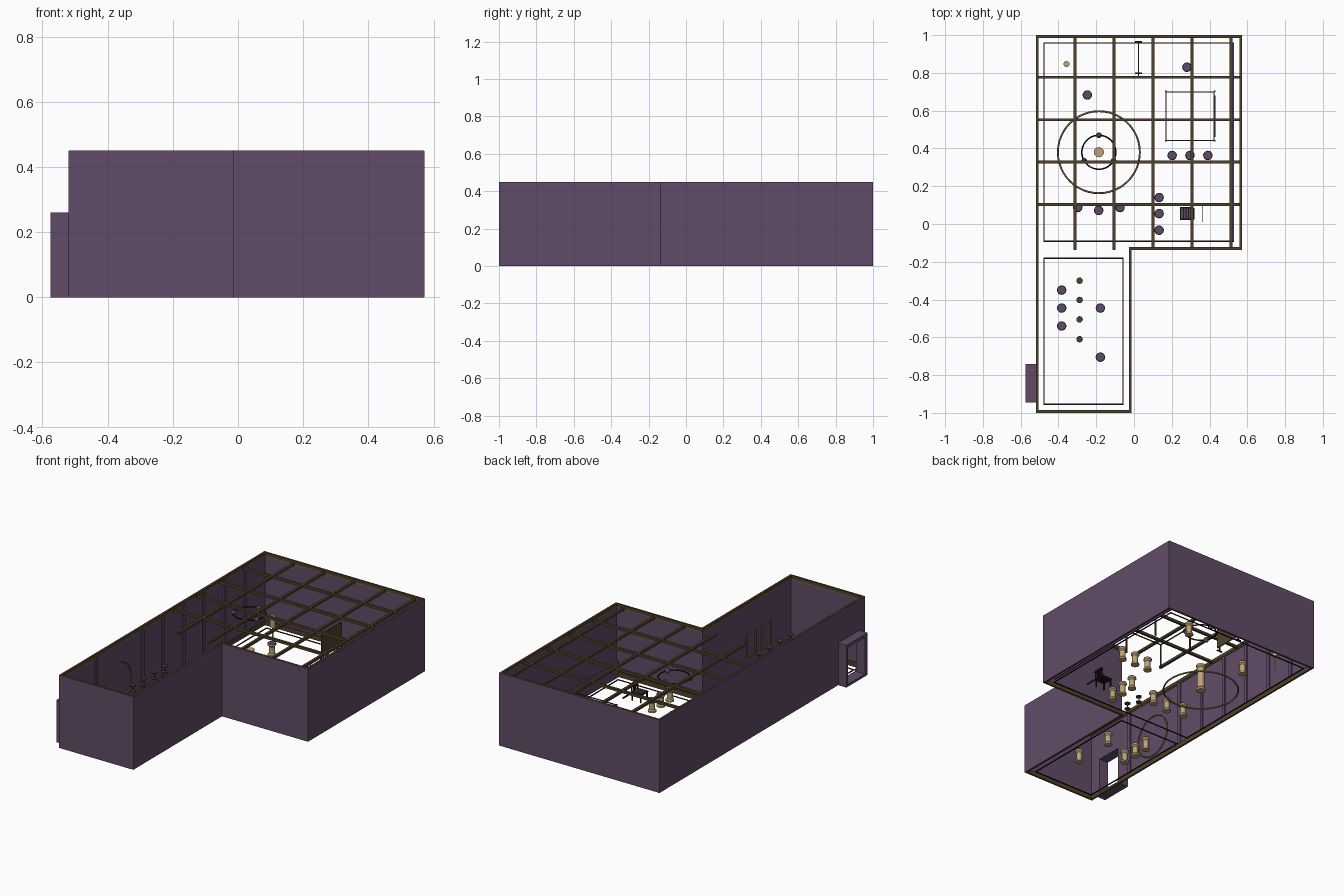
import bpy, bmesh, math
from mathutils import Vector

if "Cube" in bpy.data.objects:
    bpy.data.objects.remove(bpy.data.objects["Cube"])


def material(name, r, g, b):
    m = bpy.data.materials.new(name)
    m.use_nodes = True
    m.diffuse_color = (r, g, b, 1)
    m.node_tree.nodes["Principled BSDF"].inputs["Base Color"].default_value = (r, g, b, 1)
    return m


PURPLE = material("dusty purple", 0.118, 0.071, 0.135)
BROWN = material("dark brown wood", 0.078, 0.052, 0.025)
GOLD = material("dull gold", 0.22, 0.15, 0.05)
TAN = material("tan", 0.52, 0.37, 0.18)
BLACK = material("near black", 0.012, 0.009, 0.010)


def finish(bm, name, *mats):
    bmesh.ops.recalc_face_normals(bm, faces=bm.faces)
    mesh = bpy.data.meshes.new(name)
    bm.to_mesh(mesh)
    bm.free()
    for m in mats:
        mesh.materials.append(m)
    ob = bpy.data.objects.new(name, mesh)
    bpy.context.collection.objects.link(ob)
    return ob


def boxes(name, mat, *spans):
    """One object from boxes given as ((x0, x1), (y0, y1), (z0, z1))."""
    bm = bmesh.new()
    for span in spans:
        new = bmesh.ops.create_cube(bm, size=1)["verts"]
        for v in new:
            v.co = Vector([a + (c + 0.5) * (b - a) for c, (a, b) in zip(v.co, span)])
    return finish(bm, name, mat)


def inset(outline, d):
    """Move a counter-clockwise outline of right angles inwards."""
    result = []
    for i, p in enumerate(outline):
        p = Vector(p)
        a = (p - Vector(outline[i - 1])).normalized()
        b = (Vector(outline[(i + 1) % len(outline)]) - p).normalized()
        result.append(p + d * (Vector((-a.y, a.x)) + Vector((-b.y, b.x))))
    return result


def ring(name, mat, outline, d, width, z0, z1):
    bm = bmesh.new()
    rows = [[bm.verts.new((p.x, p.y, z)) for p in inset(outline, e)]
            for e, z in ((d, z0), (d, z1), (d + width, z1), (d + width, z0))]
    n = len(outline)
    for r in range(4):
        for i in range(n):
            a, b = rows[r], rows[(r + 1) % 4]
            bm.faces.new((a[i], a[(i + 1) % n], b[(i + 1) % n], b[i]))
    return finish(bm, name, mat)


def lathe(name, profile, mats, seat_z=9, sides=20):
    bm = bmesh.new()
    rows = [[bm.verts.new((r * math.cos(t * math.tau / sides), r * math.sin(t * math.tau / sides), z))
             for t in range(sides)] for r, z in profile]
    for a, b in zip(rows, rows[1:]):
        for i in range(sides):
            j = (i + 1) % sides
            bm.faces.new((a[i], a[j], b[j], b[i]))
    bm.faces.new(rows[0])
    bm.faces.new(rows[-1])
    bm.normal_update()
    for f in bm.faces:
        f.material_index = int(f.calc_center_median().z > seat_z)
        f.smooth = len(f.verts) == 4 and abs(f.normal.z) < 0.5
    return finish(bm, name, *mats)


def copies(ob, places):
    ob.location = (*places[0], ob.location.z)
    for p in places[1:]:
        c = ob.copy()
        c.location = (*p, ob.location.z)
        bpy.context.collection.objects.link(c)


def hoop(name, mat, radius, tube, location, rotation=(0, 0, 0)):
    bpy.ops.mesh.primitive_torus_add(major_radius=radius, minor_radius=tube, major_segments=48,
                                     minor_segments=8, location=location, rotation=rotation)
    ob = bpy.context.object
    ob.name = name
    ob.data.materials.append(mat)
    bpy.ops.object.shade_smooth()


# L-shaped shell: outer walls, mouldings and skirting, with a doorway cut
W, E, S, N, MX, MY, H = -0.52, 0.573, -1.0, 1.0, -0.013, -0.137, 0.45
plan = [(W, S), (MX, S), (MX, MY), (E, MY), (E, N), (W, N)]
walls = ring("walls", PURPLE, plan, 0, 0.007, 0.001, H - 0.001)
skirting = ring("skirting", BROWN, plan, 0.002, 0.010, 0, 0.03)
ring("top_moulding", BROWN, plan, 0.002, 0.012, H - 0.02, H)
ring("picture_rail", GOLD, plan, 0.004, 0.007, H - 0.026, H - 0.02)
JAMBS = (-0.92, -0.755)
cutter = boxes("doorway_cutter", PURPLE, ((W - 0.1, W + 0.1), JAMBS, (0.015, 0.24)))
cutter.hide_render = True
cutter.hide_viewport = True
for ob in (walls, skirting):
    mod = ob.modifiers.new("doorway", "BOOLEAN")
    mod.operation = "DIFFERENCE"
    mod.object = cutter

# Projecting door surround
DX = (-0.575, W)
boxes("door_surround", PURPLE, (DX, (-0.945, JAMBS[0]), (0, 0.26)), (DX, (JAMBS[1], -0.74), (0, 0.26)),
      (DX, JAMBS, (0.24, 0.26)), (DX, JAMBS, (0, 0.015)))

# Ceiling beam grid
t = 0.0075
boxes("cross_beams", BROWN, *[((W + 0.005, E - 0.005), (y - t, y + t), (0.425, 0.44))
                              for y in (0.103, 0.328, 0.552, 0.777)])
boxes("long_beams", BROWN, *[((x - t, x + t), (MY, N - 0.005), (0.424, 0.439))
                             for x in (-0.312, -0.106, 0.1, 0.307, 0.513)])

# Floor border lines
for name, x0, x1, y0, y1 in (("room_border", -0.48, 0.53, -0.095, 0.962),
                             ("passage_border", -0.48, -0.055, -0.957, -0.178)):
    ring(name, BLACK, [(x0, y0), (x1, y0), (x1, y1), (x0, y1)], 0, 0.007, 0, 0.004)

# Upright wall strips and low side panel
boxes("wall_strips", PURPLE, *[((W + 0.006, W + 0.014), (y - 0.011, y + 0.011), (0.03, 0.424))
                               for y in (-0.65, -0.2, 0, 0.2, 0.4, 0.6, 0.8)])
boxes("side_panel", PURPLE, ((0.521, 0.53), (-0.09, 0.96), (0.02, 0.12)))

# Picture frames in the passage
for y in (-0.75, -0.6):
    x, y0, y1 = (MX - 0.014, MX - 0.006), y - 0.05, y + 0.05
    boxes("picture_frame", GOLD, (x, (y0, y0 + 0.008), (0.1, 0.25)), (x, (y1 - 0.008, y1), (0.1, 0.25)),
          (x, (y0, y1), (0.1, 0.108)), (x, (y0, y1), (0.242, 0.25)))

# Stools with padded tops
stool = lathe("stool", [(0.024, 0), (0.024, 0.01), (0.017, 0.016), (0.017, 0.058), (0.025, 0.066),
                        (0.025, 0.074), (0.022, 0.08)], (TAN, PURPLE), 0.073)
places = [(-0.247, 0.683), (0.28, 0.83), (-0.298, 0.087), (-0.187, 0.072), (-0.074, 0.087),
          (-0.178, -0.445), (-0.178, -0.705)]
places += [(x, 0.363) for x in (0.202, 0.296, 0.391)]
places += [(0.133, y) for y in (0.14, 0.055, -0.033)]
places += [(-0.383, y) for y in (-0.35, -0.445, -0.54)]
copies(stool, places)

# Central pillar with floor hoop, hanging hoop and lamps
CX, CY = -0.186, 0.38
lathe("central_pillar", [(0.027, 0), (0.027, 0.012), (0.021, 0.02), (0.021, 0.15), (0.027, 0.158),
                         (0.027, 0.17)], (TAN,)).location = (CX, CY, 0)
hoop("floor_hoop", GOLD, 0.217, 0.005, (CX, CY, 0.005))
hoop("hanging_hoop", BLACK, 0.09, 0.004, (CX, CY, 0.39))
lamp = lathe("hoop_lamp", [(0.008, 0), (0.015, 0.01), (0.015, 0.02), (0.008, 0.03)], (PURPLE,))
lamp.location.z = 0.375
copies(lamp, [(CX + 0.09 * math.cos(math.radians(a)), CY + 0.09 * math.sin(math.radians(a)))
              for a in (90, 210, 330)])

# Wall hoop in the passage, tight under the moulding
hoop("wall_hoop", GOLD, 0.13, 0.004, (W + 0.01, -0.44, 0.18), (0, math.pi / 2, 0))

# Passage pendants
pendant = lathe("pendant", [(0.017, 0.26), (0.017, 0.266), (0.003, 0.267), (0.003, 0.295),
                            (0.017, 0.296), (0.017, 0.302)], (BROWN,))
copies(pendant, [(-0.288, y) for y in (-0.3, -0.402, -0.505, -0.61)])

# Corner post lamp
lathe("post_lamp", [(0.004, 0), (0.004, 0.08), (0.016, 0.085), (0.016, 0.15)],
      (TAN,)).location = (-0.357, 0.847, 0)

# Standing board
boxes("board", BROWN, ((0.02, 0.026), (0.78, 0.97), (0.03, 0.17)))
boxes("board_stand", BLACK, *[((0.004, 0.042), (y - 0.004, y + 0.004), (0, 0.006)) for y in (0.798, 0.966)],
      *[((0.02, 0.026), (y - 0.003, y + 0.003), (0, 0.03)) for y in (0.798, 0.966)])

# Open frame on four thin posts
fx, fy = (0.167, 0.427), (0.44, 0.702)
ring("frame_rail", BROWN, [(fx[0], fy[0]), (fx[1], fy[0]), (fx[1], fy[1]), (fx[0], fy[1])],
     0, 0.006, 0.145, 0.15)
boxes("frame_posts", BROWN, *[((x - 0.004, x + 0.004), (y - 0.004, y + 0.004), (0, 0.15))
                              for x in fx for y in fy])
boxes("frame_side_bar", BLACK, ((0.424, 0.432), (0.46, 0.68), (0.13, 0.145)))

# Slatted chair with a low rail beside it
boxes("chair", BLACK, ((0.243, 0.313), (0.02, 0.09), (0.044, 0.052)),
      *[((x, x + 0.007), (y, y + 0.007), (0, 0.046)) for x in (0.245, 0.304) for y in (0.022, 0.081)],
      *[((0.307, 0.313), (y, y + 0.008), (0.05, 0.1)) for y in (0.022, 0.041, 0.06, 0.08)],
      ((0.306, 0.32), (0.025, 0.085), (0.09, 0.102)))
boxes("chair_slats", PURPLE, *[((x, x + 0.009), (0.028, 0.082), (0.051, 0.055))
                               for x in (0.25, 0.264, 0.278, 0.292)])
boxes("low_rail", BLACK, ((0.359, 0.363), (0.01, 0.1), (0, 0.01)))
